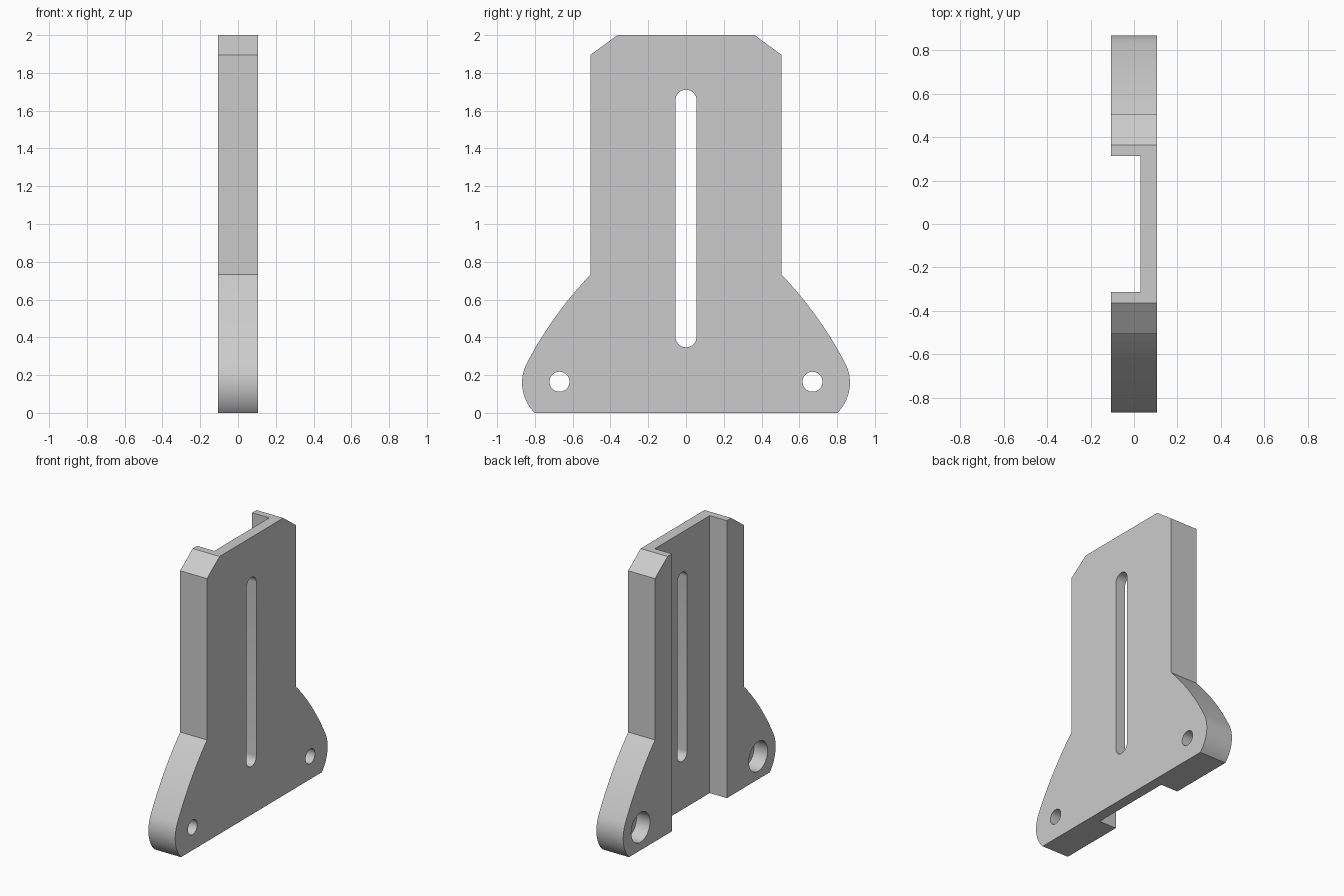
import bpy
import bmesh
from math import cos, sin, pi, radians
from mathutils import Vector

cube = bpy.data.objects.get("Cube")
if cube:
    bpy.data.objects.remove(cube, do_unlink=True)

HALF = 0.107          # half the plate thickness
HOLE_Y, HOLE_Z = 0.67, 0.165

grey = bpy.data.materials.new("plain grey")
grey.use_nodes = True
grey.diffuse_color = (0.6, 0.6, 0.6, 1)
grey.node_tree.nodes["Principled BSDF"].inputs["Base Color"].default_value = (0.6, 0.6, 0.6, 1)


def arc(cy, cz, r, start, end, steps):
    """Points on an arc in the y-z plane, angles in degrees."""
    angles = [radians(start + (end - start) * i / steps) for i in range(steps + 1)]
    return [(cy + r * cos(a), cz + r * sin(a)) for a in angles]


def prism(name, outline, x0, x1):
    """Extrude a closed y-z outline from x0 to x1."""
    bm = bmesh.new()
    face = bm.faces.new([bm.verts.new((x0, y, z)) for y, z in outline])
    out = bmesh.ops.extrude_face_region(bm, geom=[face])
    moved = [v for v in out["geom"] if isinstance(v, bmesh.types.BMVert)]
    bmesh.ops.translate(bm, verts=moved, vec=(x1 - x0, 0, 0))
    bmesh.ops.recalc_face_normals(bm, faces=bm.faces)
    mesh = bpy.data.meshes.new(name)
    bm.to_mesh(mesh)
    bm.free()
    obj = bpy.data.objects.new(name, mesh)
    bpy.context.collection.objects.link(obj)
    mesh.materials.append(grey)
    return obj


# Half outline: rounded foot, flared flank, straight side, chamfered top
foot = arc(0.643, 0.16, 0.225, -45.3, 27.8, 14)
foot[0] = (foot[0][0], 0)
a, ctrl, b = Vector(foot[-1]), Vector((0.707, 0.521)), Vector((0.506, 0.732))
flank = []
for i in range(1, 13):
    t = i / 12
    flank.append(tuple(a * (1 - t) ** 2 + ctrl * 2 * t * (1 - t) + b * t * t))
half = foot + flank + [(0.506, 1.895), (0.363, 2)]
outline = half + [(-y, z) for y, z in reversed(half)]
plate = prism("bracket_plate", outline, -HALF, HALF)

# Cutters: rear channel, long slot, bolt holes with counterbores
w = 0.3125
slot = arc(0, 1.655, 0.056, 0, 180, 16) + arc(0, 0.403, 0.056, 180, 360, 16)
cutters = [
    prism("channel_cutter", [(-w, -1), (w, -1), (w, 3), (-w, 3)], -0.3, 0.03),
    prism("slot_cutter", slot, -0.3, 0.3),
]
for side in (-1, 1):
    hole = arc(side * HOLE_Y, HOLE_Z, 0.053, 0, 360, 32)[:-1]
    bore = arc(side * HOLE_Y, HOLE_Z, 0.107, 0, 360, 40)[:-1]
    cutters.append(prism("hole_cutter", hole, -0.3, 0.3))
    cutters.append(prism("counterbore_cutter", bore, -0.3, 0.0))

bpy.ops.object.select_all(action="DESELECT")
bpy.context.view_layer.objects.active = plate
plate.select_set(True)
for cutter in cutters:
    cutter.hide_render = True
    mod = plate.modifiers.new("cut", "BOOLEAN")
    mod.operation = "DIFFERENCE"
    mod.solver = "EXACT"
    mod.object = cutter
    bpy.ops.object.modifier_apply(modifier=mod.name)
    bpy.data.objects.remove(cutter, do_unlink=True)

bpy.ops.object.shade_smooth_by_angle(angle=radians(20))
